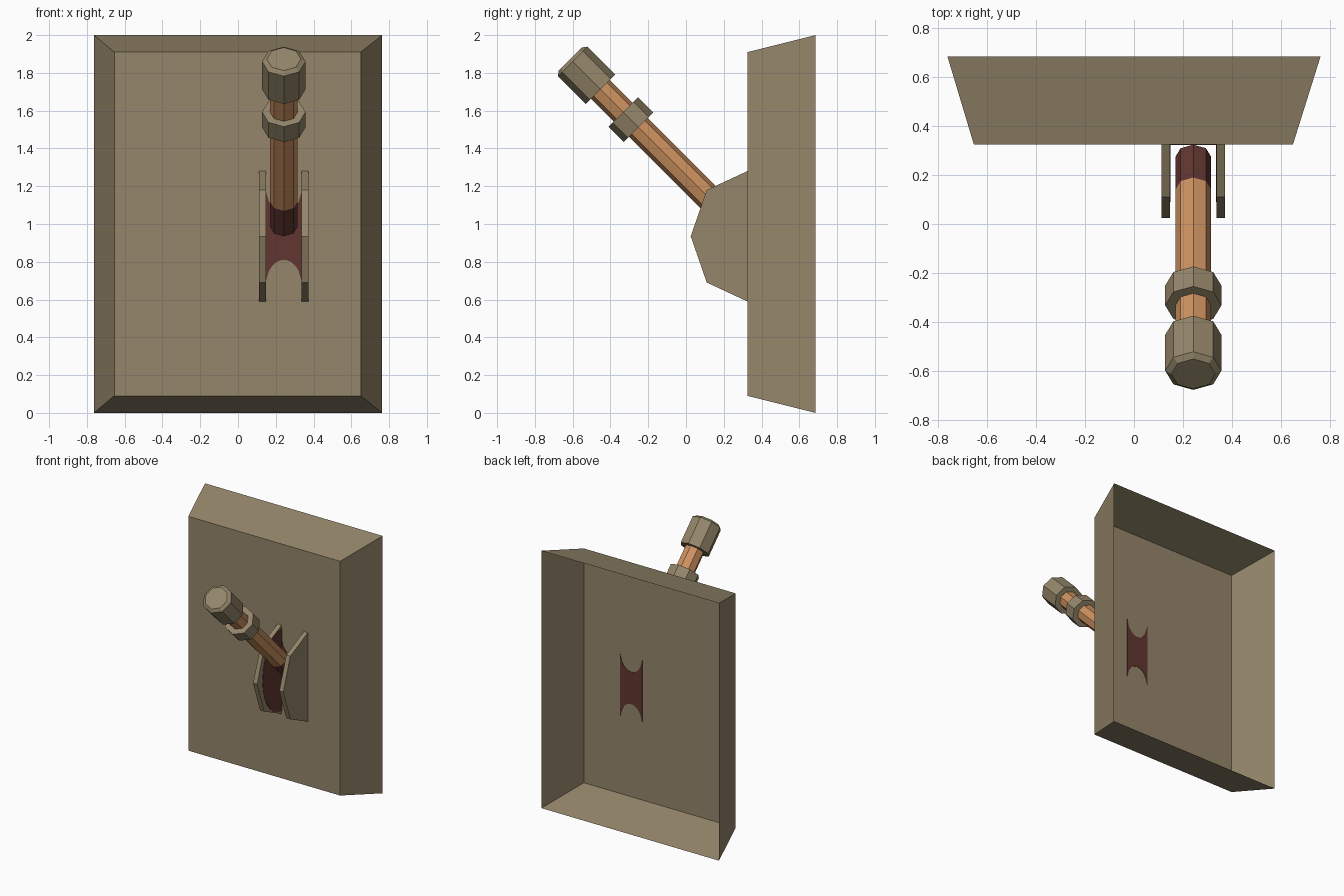
import bpy, bmesh, math
from mathutils import Vector

if "Cube" in bpy.data.objects:
    bpy.data.objects.remove(bpy.data.objects["Cube"])

PX, PY, PZ = 0.2425, 0.325, 0.935     # pivot of the lever on the wall plate


def material(name, col):
    m = bpy.data.materials.new(name)
    m.diffuse_color = (*col, 1)
    m.use_nodes = True
    m.node_tree.nodes["Principled BSDF"].inputs["Base Color"].default_value = m.diffuse_color
    return m


tan = material("tan_metal", (0.30, 0.24, 0.145))
copper = material("copper_wood", (0.62, 0.29, 0.12))
red = material("dark_red", (0.12, 0.037, 0.03))


def finish(name, bm, *mats):
    bmesh.ops.recalc_face_normals(bm, faces=bm.faces)
    me = bpy.data.meshes.new(name)
    bm.to_mesh(me)
    bm.free()
    for m in mats:
        me.materials.append(m)
    ob = bpy.data.objects.new(name, me)
    bpy.context.collection.objects.link(ob)
    return ob


def loft(name, rings, mats, cap_start=True, cap_end=True):
    """Skin a list of closed rings of points."""
    bm = bmesh.new()
    vs = [[bm.verts.new(p) for p in r] for r in rings]
    n = len(vs[0])
    for k, (a, b) in enumerate(zip(vs, vs[1:])):
        for i in range(n):
            j = (i + 1) % n
            f = bm.faces.new((a[i], a[j], b[j], b[i]))
            if len(mats) > 1:
                f.material_index = min(k, 1)
    if cap_start:
        bm.faces.new(vs[0])
    if cap_end:
        f = bm.faces.new(vs[-1])
        f.material_index = len(mats) - 1
    return finish(name, bm, *mats)


def slab_x(name, profile, x0, x1, mat):
    return loft(name, [[(x, y, z) for y, z in profile] for x in (x0, x1)], [mat])


# wall plate: tapered tray, open at the back
def rect(x0, x1, z0, z1, y):
    return [(x0, y, z0), (x1, y, z0), (x1, y, z1), (x0, y, z1)]


loft("wall_plate", [rect(-0.655, 0.65, 0.09, 1.91, PY),
                    rect(-0.763, 0.763, 0, 2, 0.685)], [tan], cap_end=False)

# side brackets, with a red half disc on each inner face
bracket = [(PY, 1.28), (0.11, 1.18), (0.025, PZ), (0.11, 0.69), (PY, 0.59)]
disc = [(0.324 - 0.235 * math.sin(math.pi * i / 14), PZ + 0.32 * math.cos(math.pi * i / 14))
        for i in range(15)]
for label, s in (("left", -1), ("right", 1)):
    slab_x(label + "_bracket", bracket, PX + s * 0.095, PX + s * 0.13, tan)
    slab_x(label + "_bracket_stain", disc, PX + s * 0.093, PX + s * 0.096, red)

# red slot on the plate between the brackets, with concave top and bottom
w = 0.095
arc = []
for i in range(13):
    u = -1 + i / 6
    arc.append((w * u, 0.125 + 0.115 * (1 - math.sqrt(1 - 0.97 * u * u)) / 0.83))
outline = [(PX + x, PZ + h) for x, h in arc] + [(PX + x, PZ - h) for x, h in reversed(arc)]
loft("slot_stain", [[(x, y, z) for x, z in outline] for y in (0.3225, 0.3275)], [red])

# lever parts: octagonal rings along an axis tilted 45 degrees
START = Vector((PX, 0.275, 0.985))
AXIS = Vector((0, -1, 1)).normalized()
UP = Vector((0, 1, 1)).normalized()


def ring(t, r, squash=0.96):
    return [START + AXIS * t + Vector((1, 0, 0)) * r * math.cos(i * math.pi / 4)
            + UP * r * squash * math.sin(i * math.pi / 4) for i in range(8)]


loft("lever_rod", [ring(0, 0.073), ring(0.19, 0.073), ring(1.05, 0.073)], [red, copper])
loft("lever_collar", [ring(0.745, 0.115), ring(0.86, 0.115)], [tan])
loft("lever_knob", [ring(1.03, 0.115), ring(1.238, 0.115), ring(1.256, 0.09)], [tan])
